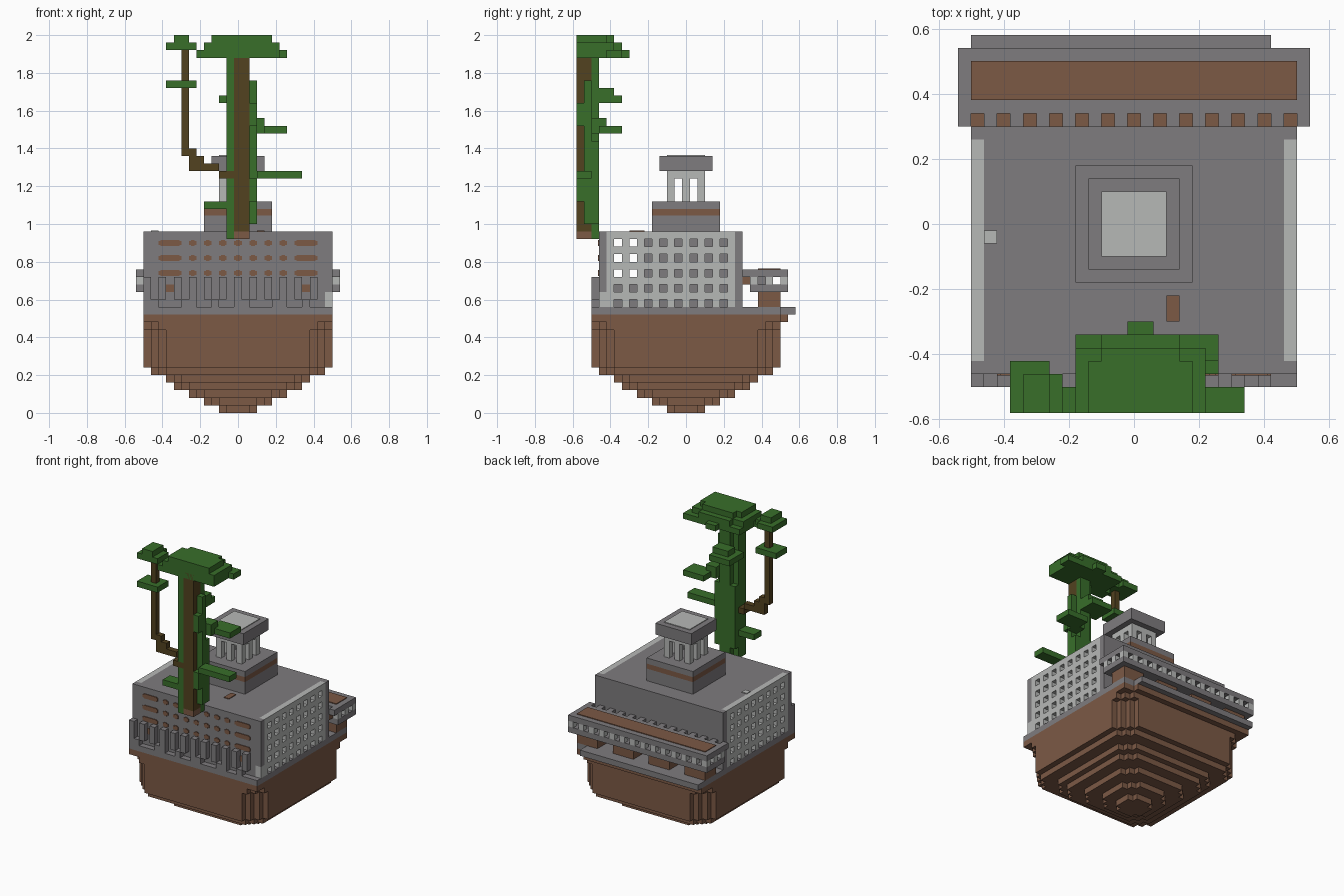
import bpy, bmesh
from mathutils import Matrix, Vector

if "Cube" in bpy.data.objects:
    bpy.data.objects.remove(bpy.data.objects["Cube"])

# Main sizes and levels
UNIT = .04
PITCH = 2 * UNIT
THIN = UNIT / 8
HALF = .5
GROUND = .52
FLOOR = GROUND + UNIT
ROOF = .96
FRONT = UNIT - HALF
BACK = .3


def material(name, *rgb):
    mat = bpy.data.materials.new(name)
    mat.use_nodes = True
    mat.diffuse_color = (*rgb, 1)
    shader = next(n for n in mat.node_tree.nodes if n.type == 'BSDF_PRINCIPLED')
    shader.inputs["Base Color"].default_value = mat.diffuse_color
    return mat


GREY = material("stone_grey", .21, .2, .21)
PALE = material("pale_stone", .47, .48, .47)
EARTH = material("earth_brown", .2, .1, .06)
BARK = material("dark_bark", .085, .054, .014)
LEAF = material("leaf_green", .04, .156, .023)


def span(start, count=1):
    """Range of whole units from a start."""
    return (start, start + count * UNIT)


def around(centre, reach=UNIT / 2):
    return (centre - reach, centre + reach)


def both(reach):
    return around(0, reach)


def row(start, count, pitch=PITCH):
    """Evenly spaced single units."""
    return [span(start + pitch * i) for i in range(count)]


def blocks(xs, ys, zs):
    """Every combination of the ranges; a lone range counts as a list of one."""
    xs, ys, zs = [r if isinstance(r, list) else [r] for r in (xs, ys, zs)]
    return [(x, y, z) for x in xs for y in ys for z in zs]


def part(name, mat, boxes):
    """One object made of axis-aligned boxes."""
    bm = bmesh.new()
    for box in boxes:
        low, high = (Vector(corner) for corner in zip(*box))
        place = Matrix.Translation((low + high) / 2)
        bmesh.ops.create_cube(bm, size=1, matrix=place @ Matrix.Diagonal((*(high - low), 1)))
    mesh = bpy.data.meshes.new(name)
    bm.to_mesh(mesh)
    bm.free()
    mesh.materials.append(mat)
    bpy.context.collection.objects.link(bpy.data.objects.new(name, mesh))


def notched(half, height, steps):
    """Square layer with stair-stepped corners."""
    cuts = [both(half - i * UNIT) for i in range(steps + 1)]
    return [(x, y, height) for x, y in zip(cuts, reversed(cuts))]


# Floating earth base: stepped cone, tall sides, full rim
earth = []
for i in range(6):
    half = .1 + PITCH * i - (UNIT if i > 3 else 0)
    earth += notched(half, span(i * UNIT), 2 if i else 1)
rim = span(GROUND - UNIT)
earth += notched(HALF, (6 * UNIT, rim[0] - UNIT), 3)
earth += notched(HALF, span(rim[0] - UNIT), 2)
earth += blocks(both(HALF), both(HALF), rim)
ledge = (-HALF, HALF - PITCH)
earth += blocks(ledge, span(HALF), rim)
part("earth_base", EARTH, earth)

# Ground slab with rear ledge
slab = span(GROUND)
part("ground_slab", GREY, blocks(both(HALF), both(HALF), slab)
     + blocks(ledge, span(HALF, 2), slab))

# Hall: front wall, core, low inner floor, roof and rear corner posts
wall = (FLOOR, ROOF)
inner = both(HALF - UNIT)
front_wall = span(FRONT)
corner = HALF - UNIT
core_front = -6 * UNIT
sides = [span(-HALF), span(corner)]
hall = blocks((-HALF, corner), front_wall, wall)
hall += blocks(sides[1], front_wall, (FLOOR + PITCH, ROOF))
hall += blocks(inner, (core_front, BACK), wall)
hall += blocks(inner, (FRONT, core_front), span(FLOOR, 3))
hall += blocks(inner, (FRONT, BACK), span(ROOF - UNIT))
hall += blocks(sides, span(BACK - UNIT), wall)
part("hall", GREY, hall)
part("front_corner_patch", PALE, blocks(sides[1], front_wall, span(FLOOR, 2)))
part("inner_earth", EARTH, blocks(inner, around(core_front - UNIT),
                                  (FLOOR + PITCH, FLOOR + 3 * UNIT + THIN)))

# Pierced side screens
screen_front = front_wall[1]
part("side_screens", PALE, blocks(sides, row(screen_front, 9), wall)
     + blocks(sides, (screen_front, BACK - UNIT), row(FLOOR + UNIT, 5)))

# Worn spots on the roof
skin = (ROOF, ROOF + THIN)
part("roof_pale_spot", PALE, blocks(span(-corner), around(-UNIT, UNIT / 2), skin))
part("roof_earth_spot", EARTH, blocks(around(.12), around(-.26, UNIT), skin))

# Painted dots and dashes on the front wall
skin = (FRONT - THIN, FRONT)
marks = [(PITCH * i, UNIT / 2) for i in range(-3, 4)]
marks += [(side * .36, UNIT * 1.5) for side in (-1, 1)]
dots = []
for z in [ROOF - .06 - PITCH * i for i in range(3)]:
    for x, reach in marks:
        dots += blocks(around(x, reach), skin, around(z, UNIT / 4))
        dots += blocks(around(x, reach - UNIT / 4), skin, around(z, UNIT / 2.5))
dots += blocks([around(-.36), around(.36)], skin, span(FLOOR + PITCH))
part("front_dots", EARTH, dots)

# Pillars and foot blocks along the front wall
strip = span(-HALF)
pillar_top = FLOOR + 2 * PITCH
pillars = []
for i, x in enumerate(row(-HALF, 12)):
    foot = FLOOR if i % 3 == 0 else FLOOR + UNIT
    pillars += blocks(x, strip, (foot, pillar_top))
pillars += blocks(row(-corner, 6, 2 * PITCH), strip, span(FLOOR))
part("front_pillars", GREY, pillars)

# Rear balcony: two slabs, toothed edge, railing, inlay and supports
wide = HALF + UNIT
rail = span(FLOOR + 3 * UNIT)
deck = span(rail[1])
depth = span(BACK + UNIT, 5)
teeth = row(-wide, 14)
part("balcony_slabs", GREY, blocks(both(wide), depth, [span(FLOOR + PITCH), deck])
     + blocks(inner, span(BACK + UNIT, 3), rail)
     + blocks(teeth, span(BACK), deck))
part("balcony_rail", PALE, blocks(teeth, span(HALF), rail)
     + blocks([span(-wide), span(HALF)], row(BACK + UNIT, 2), rail))
part("balcony_inner_blocks", EARTH, blocks(row(-wide + UNIT, 13), span(BACK), rail))
beam = span(BACK + PITCH, 3)
part("balcony_inlay", EARTH, blocks(both(HALF), beam, (deck[1], deck[1] + THIN)))
supports = [around(.28 * i, PITCH) for i in (-1.5, -.5, .5, 1.5)]
part("balcony_supports", EARTH, blocks(supports, beam, span(FLOOR, 2)))

# Tower base with stripe
tower = both(.18)
stripe = (ROOF + .085, ROOF + .12)
lantern = ROOF + 4 * UNIT
part("tower_base", GREY, blocks(tower, tower, [(ROOF, stripe[0]), (stripe[1], lantern)]))
part("tower_stripe", EARTH, blocks(tower, tower, stripe))

# Open lantern: ring of posts under a lintel and cap
posts = [around(PITCH * i) for i in (-1, 0, 1)]
ring = [b for b in blocks(posts, posts, span(lantern, 3)) if b[0] != b[1] or b[0] != posts[1]]
lintel, eaves = both(.1), both(.14)
cap = span(lantern + 4 * UNIT, 2)
part("lantern", PALE, ring + blocks(lintel, lintel, span(lantern + 3 * UNIT)))
part("lantern_cap", GREY, blocks(eaves, eaves, cap))
part("lantern_cap_inlay", PALE, blocks(lintel, lintel, (cap[1], cap[1] + THIN)))

# Tree trunk in front of the hall
TREE = -.58
TOP = 2
root = ROOF - UNIT
crown_base = TOP - 3 * UNIT
trunk = around(.02, UNIT)
left_vine, right_vine = span(trunk[0] - UNIT), span(trunk[1])
stem = span(TREE, 2)
part("trunk_root", EARTH, blocks(trunk, stem, span(root)))
part("trunk", BARK, blocks(trunk, stem, (ROOF, crown_base + UNIT)))

# Branch climbing in steps to the small crown
fork = 1.24
limb = span(TREE + UNIT)
twig = span(-.3)
branch = blocks((left_vine[0] - UNIT, trunk[0]), stem, span(fork))
for i, (start, count) in enumerate([(1, 4), (1, 2), (0, 2)]):
    branch += blocks(span(twig[0] + start * UNIT, count), limb, span(fork + UNIT * (i + 1)))
branch += blocks(twig, limb, (fork + PITCH * 2, TOP - PITCH))
part("branch", BARK, branch)

# Vines hugging the trunk
behind = span(stem[1])
vines = blocks(left_vine, stem, [(root, fork), (fork + UNIT, crown_base)])
vines += blocks(trunk, behind, (root, crown_base))
vines += blocks(right_vine, limb, (ROOF + UNIT, crown_base - 3 * UNIT))
vines += blocks(right_vine, span(TREE), [span(fork - 3 * UNIT, 3), span(fork + 7 * UNIT, 3)])
vines += blocks((left_vine[0], right_vine[1]), behind, (ROOF + UNIT, fork + 5 * UNIT))
part("vines", LEAF, vines)

# Leaf shelves
right, left = right_vine[1], left_vine[0]
rear = span(behind[1], 3)
shelves = blocks(span(right, 6), stem, span(fork))
shelves += blocks(span(left - 3 * UNIT, 3), stem, span(fork - 4 * UNIT))
shelves += blocks(span(right, 4), rear, span(fork + 6 * UNIT))
shelves += blocks(span(trunk[1], 2), span(behind[0], 2), span(fork + 6 * UNIT, 2))
shelves += blocks((left - UNIT, trunk[1]), span(behind[0], 4), span(fork + 10 * UNIT))
shelves += blocks((left, trunk[1]), span(rear[0], 2), span(fork + 11 * UNIT))
shelves += blocks(span(twig[0] - PITCH, 4), span(TREE, 3), span(fork + 12 * UNIT))
part("leaf_shelves", LEAF, shelves)

# Main crown in three tiers with side tufts on the lowest
crown = []
for i, half in enumerate((.2, .2, .16)):
    tier = span(crown_base + UNIT * i)
    edge = -.34 - UNIT * i
    middle = around(.02, PITCH * 1.5 if i else UNIT)
    crown += blocks(around(.02, half), (TREE, edge), tier)
    crown += blocks(middle, span(edge), tier)
crown += blocks(span(-.22), stem, span(crown_base))
crown += blocks(span(.22), span(-.42, 2), span(crown_base))
part("crown", LEAF, crown)

# Small crown on the branch
small = span(twig[0] - PITCH, 3)
part("small_crown", LEAF, blocks(small, span(limb[0], 3), span(TOP - PITCH))
     + blocks(span(small[0], 4), span(TREE, 3), span(TOP - PITCH))
     + blocks(span(twig[0] - UNIT, 2), span(TREE, 3), span(TOP - UNIT)))
